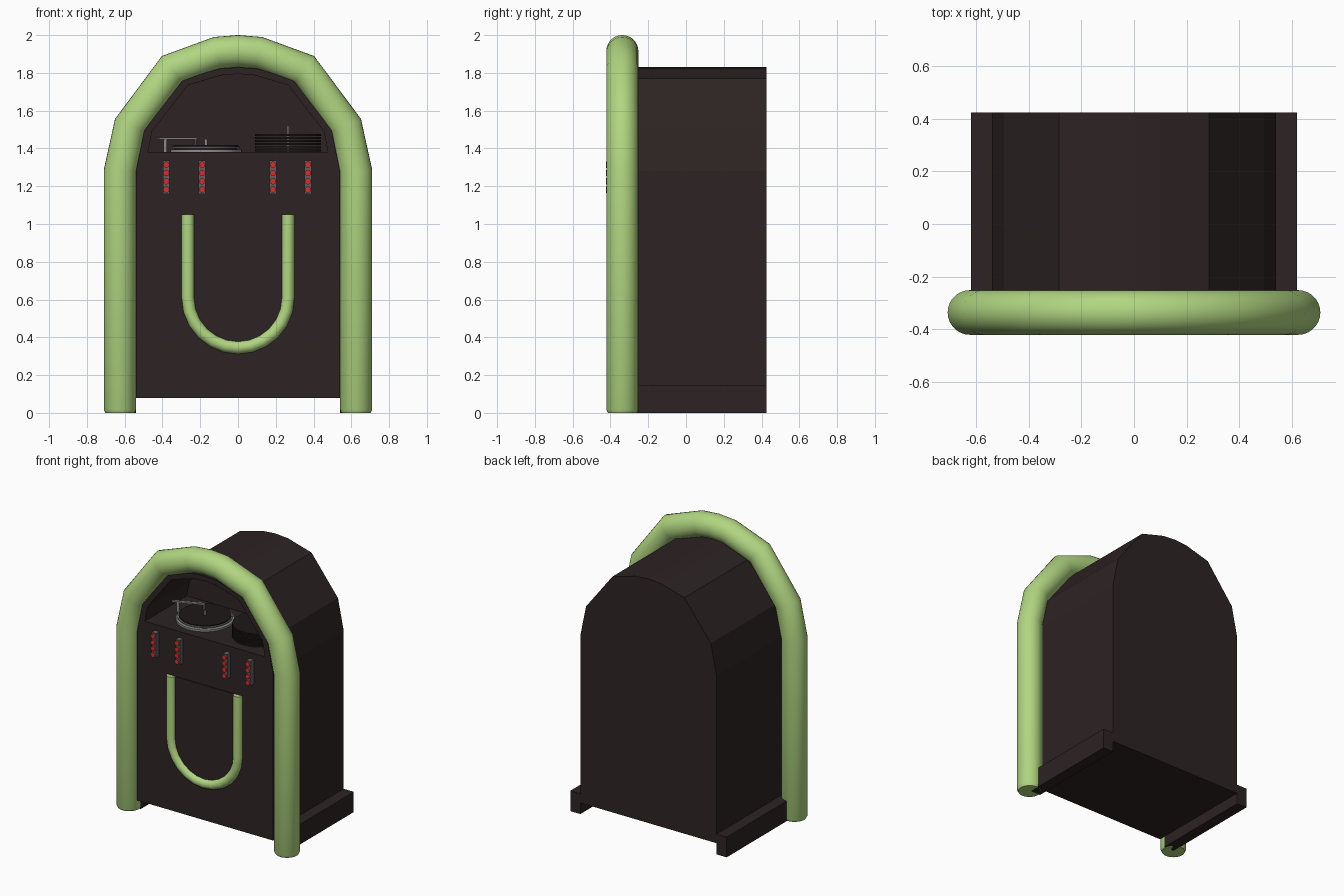
import bpy, bmesh, math
from mathutils import Vector

old = bpy.data.objects.get("Cube")
if old:
    bpy.data.objects.remove(old, do_unlink=True)


def material(name, *rgb):
    m = bpy.data.materials.new(name)
    m.use_nodes = True
    m.diffuse_color = (*rgb, 1)
    m.node_tree.nodes["Principled BSDF"].inputs["Base Color"].default_value = (*rgb, 1)
    return m


WOOD = material("dark wood", 0.026, 0.017, 0.017)
GREEN = material("light green", 0.44, 0.67, 0.22)
VINYL = material("black vinyl", 0.012, 0.009, 0.009)
METAL = material("grey metal", 0.27, 0.27, 0.27)
PLATE = material("dark grey", 0.12, 0.12, 0.12)
RED = material("red", 0.65, 0.03, 0.03)


def finish(name, bm, mat, smooth=False):
    bmesh.ops.recalc_face_normals(bm, faces=bm.faces)
    mesh = bpy.data.meshes.new(name)
    bm.to_mesh(mesh)
    bm.free()
    mesh.materials.append(mat)
    ob = bpy.data.objects.new(name, mesh)
    bpy.context.collection.objects.link(ob)
    bpy.ops.object.select_all(action='DESELECT')
    ob.select_set(True)
    bpy.context.view_layer.objects.active = ob
    if smooth:
        bpy.ops.object.shade_smooth_by_angle(angle=math.radians(45))
    return ob


def extrude(name, outline, y0, y1, mat):
    """Extrude an (x, z) outline along y."""
    bm = bmesh.new()
    face = bm.faces.new([bm.verts.new((x, y0, z)) for x, z in outline])
    ext = bmesh.ops.extrude_face_region(bm, geom=[face])["geom"]
    verts = [g for g in ext if isinstance(g, bmesh.types.BMVert)]
    bmesh.ops.translate(bm, verts=verts, vec=(0, y1 - y0, 0))
    return finish(name, bm, mat)


def box(name, x0, x1, y0, y1, z0, z1, mat):
    return extrude(name, [(x0, z0), (x1, z0), (x1, z1), (x0, z1)], y0, y1, mat)


def cylinder(name, x, y, z0, z1, r, mat, sides=32):
    bm = bmesh.new()
    bmesh.ops.create_cone(bm, cap_ends=True, segments=sides, radius1=r, radius2=r, depth=z1 - z0)
    ob = finish(name, bm, mat, True)
    ob.location = (x, y, (z0 + z1) / 2)
    return ob


def tube(name, path, y, r, mat, sides=28, end=1.0):
    """Sweep a circle along an (x, z) path with mitred corners."""
    bm = bmesh.new()
    pts = [Vector(p) for p in path]
    rings = []
    for i, p in enumerate(pts):
        a = (p - pts[max(i - 1, 0)]).normalized()
        b = (pts[min(i + 1, len(pts) - 1)] - p).normalized()
        t = (a + b).normalized()
        mitre = 1 / max(t.dot(b), t.dot(a))
        rad = r * (end if i in (0, len(pts) - 1) else 1)
        n = Vector((-t.y, t.x)) * mitre
        ring = []
        for k in range(sides):
            ang = math.tau * k / sides
            q = p + n * rad * math.cos(ang)
            ring.append(bm.verts.new((q.x, y + rad * math.sin(ang), q.y)))
        rings.append(ring)
    for r0, r1 in zip(rings, rings[1:]):
        for k in range(sides):
            j = (k + 1) % sides
            bm.faces.new((r0[k], r0[j], r1[j], r1[k]))
    bm.faces.new(rings[0])
    bm.faces.new(rings[-1])
    return finish(name, bm, mat, True)


def mirrored(half):
    """Complete a right half running from the bottom up to the centre line."""
    return half + [(-x, z) for x, z in reversed(half) if x > 0]


FRONT, FLOOR = -0.375, 1.38

# Cabinet with an arched top and an open display bay
cabinet = extrude("cabinet", mirrored([(0.54, 0.08), (0.54, 1.28), (0.495, 1.5), (0.285, 1.77),
                                       (0.1, 1.822), (0, 1.83)]), FRONT, 0.425, WOOD)
cutter = extrude("bay_cutter", mirrored([(0.476, FLOOR), (0.455, 1.49), (0.265, 1.735),
                                         (0.09, 1.787), (0, 1.795)]), FRONT - 0.1, 0.1, WOOD)
cut = cabinet.modifiers.new("bay", 'BOOLEAN')
cut.object = cutter
cut.solver = 'EXACT'
bpy.context.view_layer.objects.active = cabinet
bpy.ops.object.modifier_apply(modifier="bay")
bpy.data.objects.remove(cutter, do_unlink=True)

# Floor rails
for side, x in (("left", 0.54), ("right", -0.62)):
    box(side + "_rail", x, x + 0.08, -0.33, 0.425, 0, 0.145, WOOD)

# Big front arch
tube("front_arch", mirrored([(0.625, 0), (0.625, 0.018), (0.625, 1.28), (0.572, 1.52), (0.35, 1.818),
                             (0.11, 1.906), (0, 1.915)]), -0.337, 0.085, GREEN, end=0.9)

# U-shaped trim and the thin panel inside it
R, LOW, HIGH = 0.265, 0.61, 1.05
bend = [(-R * math.cos(math.pi * i / 12), LOW - R * math.sin(math.pi * i / 12)) for i in range(13)]
loop = [(-R, HIGH)] + bend + [(R, HIGH)]
tube("u_trim", loop, FRONT, 0.033, GREEN, sides=20)
extrude("u_panel", loop, FRONT - 0.006, FRONT + 0.01, WOOD)

# Button strips
for i, x in enumerate((-0.38, -0.19, 0.185, 0.37)):
    box(f"button_strip_{i + 1}", x - 0.018, x + 0.018, FRONT - 0.036, FRONT + 0.01, 1.16, 1.336, PLATE)
    for k in range(4):
        button = cylinder(f"button_{i + 1}_{k + 1}", x, 0, -0.012, 0.012, 0.017, RED, 12)
        button.rotation_euler.x = math.pi / 2
        button.location = (x, FRONT - 0.036, 1.182 + 0.044 * k)

# Turntable with a record
TX, TY = -0.17, -0.13
cylinder("platter_base", TX, TY, FLOOR, 1.394, 0.19, METAL, 40)
cylinder("platter_gap", TX, TY, 1.394, 1.402, 0.165, VINYL, 40)
cylinder("platter", TX, TY, 1.402, 1.41, 0.18, METAL, 40)
cylinder("playing_record", TX, TY, 1.41, 1.417, 0.172, VINYL, 40)
cylinder("platter_spindle", TX, TY, 1.41, 1.45, 0.008, METAL, 12)

# Tone arm
cylinder("arm_post", -0.385, -0.13, FLOOR, 1.45, 0.01, METAL, 12)
arm = box("tone_arm", -0.109, 0.109, -0.01, 0.01, 1.447, 1.457, METAL)
arm.location = (-0.32, -0.103, 0)
arm.rotation_euler.z = math.atan2(0.086, 0.2)
cylinder("arm_needle", -0.225, -0.062, 1.417, 1.45, 0.006, METAL, 8)

# Stack of records
for i in range(6):
    z = FLOOR + 0.004 + 0.0165 * i
    cylinder(f"stacked_record_{i + 1}", 0.265, -0.14, z, z + 0.011, 0.175, VINYL, 40)
cylinder("stack_spindle", 0.265, -0.14, FLOOR, 1.522, 0.006, METAL, 12)
